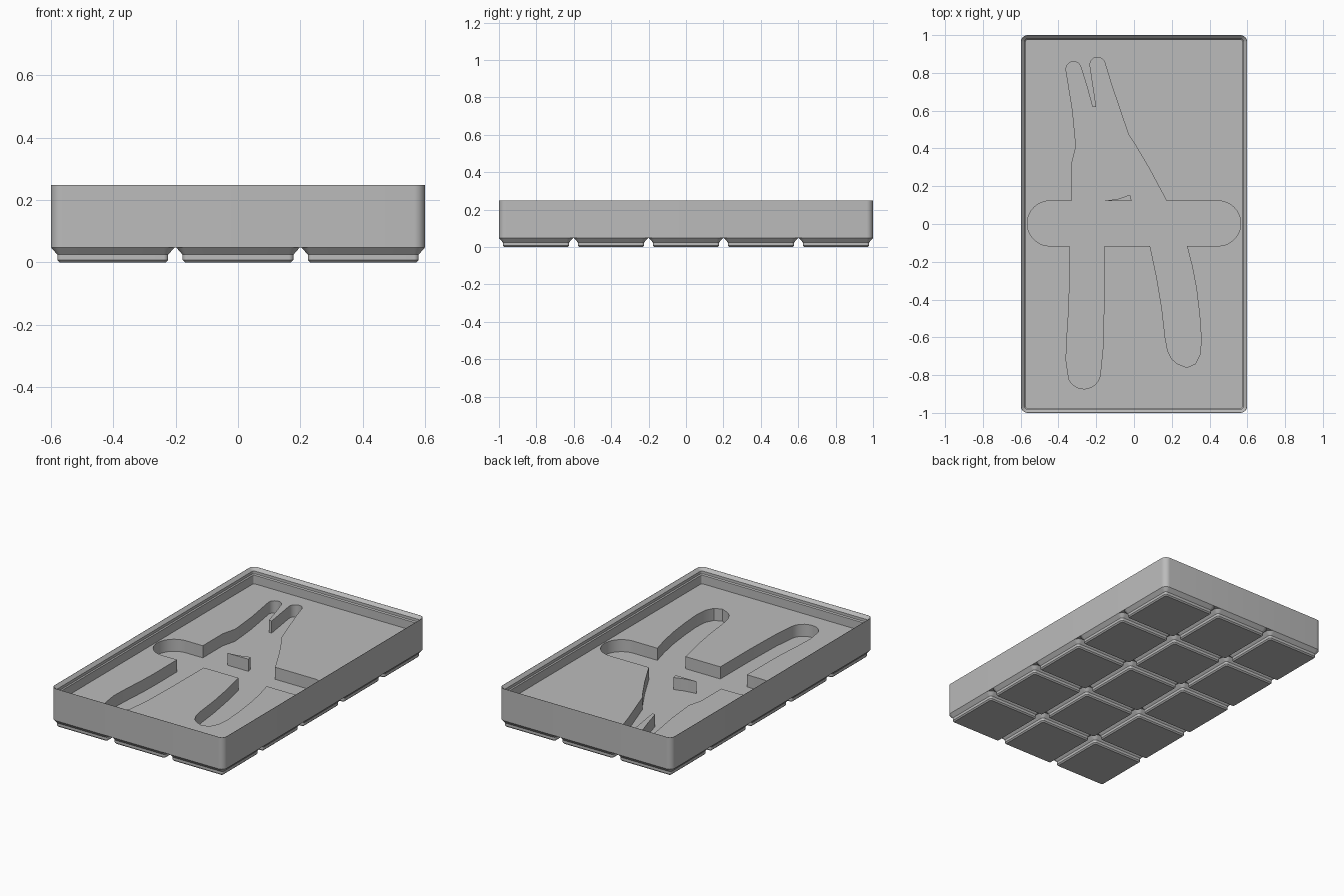
import bpy
import bmesh
from math import cos, sin, pi, radians

if "Cube" in bpy.data.objects:
    bpy.data.objects.remove(bpy.data.objects["Cube"], do_unlink=True)

HALF_X, HALF_Y = 0.599, 1.0
PITCH = 0.401
BASE_Z, RIM_Z, FLOOR_Z, POCKET_Z = 0.048, 0.248, 0.153, 0.077

grey = bpy.data.materials.new("plain grey plastic")
grey.use_nodes = True
grey.diffuse_color = (0.5, 0.5, 0.5, 1)
grey.node_tree.nodes["Principled BSDF"].inputs["Base Color"].default_value = grey.diffuse_color


def arc(cx, cy, radius, start, end, steps=10):
    """Points on a circular arc, angles in degrees."""
    angles = [radians(start + (end - start) * i / steps) for i in range(steps + 1)]
    return [(cx + radius * cos(a), cy + radius * sin(a)) for a in angles]


def rounded_rectangle(half_x, half_y, radius):
    """Counter-clockwise outline with four round corners."""
    x, y = half_x - radius, half_y - radius
    corners = [(x, y), (-x, y), (-x, -y), (x, -y)]
    points = []
    for i, (cx, cy) in enumerate(corners):
        points += arc(cx, cy, radius, i * 90, i * 90 + 90, 8)
    return points


def loft(name, layers, cap_last=True):
    """Join stacked (outline, z) layers into one skin, closing the ends."""
    bm = bmesh.new()
    rings = [[bm.verts.new((x, y, z)) for x, y in outline] for outline, z in layers]
    for low, high in zip(rings, rings[1:]):
        count = len(low)
        for i in range(count):
            j = (i + 1) % count
            bm.faces.new((low[i], low[j], high[j], high[i]))
    bm.faces.new(rings[0][::-1])
    if cap_last:
        bm.faces.new(rings[-1])
    bmesh.ops.recalc_face_normals(bm, faces=bm.faces[:])
    mesh = bpy.data.meshes.new(name)
    bm.to_mesh(mesh)
    bm.free()
    mesh.materials.append(grey)
    obj = bpy.data.objects.new(name, mesh)
    bpy.context.collection.objects.link(obj)
    return obj


def select_only(obj):
    bpy.ops.object.select_all(action="DESELECT")
    obj.select_set(True)
    bpy.context.view_layer.objects.active = obj


def smooth(obj):
    select_only(obj)
    bpy.ops.object.shade_smooth_by_angle(angle=radians(25))


# Tray body: outer wall, stepped stacking lip, then the recessed floor
wall_profile = [
    (0, BASE_Z), (0, RIM_Z),
    (0.0015, RIM_Z), (0.0195, 0.23), (0.0195, 0.213), (0.0255, 0.207),
    (0.0255, FLOOR_Z),
]
layers = []
for inset, z in wall_profile:
    outline = rounded_rectangle(HALF_X - inset, HALF_Y - inset, max(0.036 - inset, 0.01))
    layers.append((outline, z))
tray = loft("tray_body", layers)

# Tool pocket outline, running clockwise from the left jaw
left_jaw = [(-0.33, 0.122), (-0.33, 0.32), (-0.307, 0.41), (-0.325, 0.6)]
left_jaw += arc(-0.32, 0.82, 0.04, 190, 20)
jaw_gap = [(-0.25, 0.73), (-0.22, 0.62), (-0.2, 0.62)]
right_jaw = arc(-0.193, 0.843, 0.04, 190, 15)
right_jaw += [(-0.12, 0.74), (-0.03, 0.475), (0, 0.43), (0.08, 0.295), (0.155, 0.155), (0.172, 0.122)]
right_finger_hole = arc(0.446, 0.003, 0.119, 90, -90, 20)
right_handle = [
    (0.28, -0.116), (0.307, -0.22), (0.33, -0.34), (0.347, -0.48), (0.356, -0.61),
    (0.35, -0.69), (0.325, -0.74), (0.28, -0.76), (0.23, -0.74), (0.2, -0.715),
    (0.178, -0.67), (0.165, -0.6), (0.148, -0.45), (0.12, -0.28), (0.085, -0.116),
]
left_handle = [(-0.157, -0.116), (-0.158, -0.4), (-0.165, -0.66), (-0.178, -0.79)]
left_handle += arc(-0.265, -0.785, 0.088, -20, -155)
left_handle += [(-0.36, -0.72), (-0.355, -0.6), (-0.345, -0.45), (-0.342, -0.34), (-0.342, -0.116)]
left_finger_hole = arc(-0.446, 0.003, 0.119, 270, 90, 20)
pocket_outline = (left_jaw + jaw_gap + right_jaw + right_finger_hole
                  + right_handle + left_handle + left_finger_hole)

# Cut the pocket out of the floor
cutter = loft("pocket_cutter", [(pocket_outline, POCKET_Z), (pocket_outline, RIM_Z - 0.05)])
cutter.hide_render = True
cut = tray.modifiers.new("pocket", "BOOLEAN")
cut.operation = "DIFFERENCE"
cut.solver = "EXACT"
cut.object = cutter
select_only(tray)
bpy.ops.object.modifier_apply(modifier=cut.name)
bpy.data.objects.remove(cutter, do_unlink=True)
smooth(tray)

# Small wedge left standing inside the pocket
wedge = [(-0.16, 0.122), (-0.013, 0.122), (-0.018, 0.15), (-0.035, 0.15), (-0.08, 0.134)]
smooth(loft("pocket_wedge", [(wedge, POCKET_Z), (wedge, FLOOR_Z)]))

# Grid of stepped feet, all sharing one mesh
foot_profile = [
    (0.170, 0.008, 0), (0.1776, 0.0153, 0.0076),
    (0.1776, 0.0153, 0.0248), (0.198, 0.036, BASE_Z),
]
foot = loft("foot", [(rounded_rectangle(h, h, r), z) for h, r, z in foot_profile], cap_last=False)
smooth(foot)
for column in (-1, 0, 1):
    for row in (-2, -1, 0, 1, 2):
        if column == 0 and row == 0:
            continue
        copy = bpy.data.objects.new("foot", foot.data)
        copy.location = (column * PITCH, row * PITCH, 0)
        bpy.context.collection.objects.link(copy)
